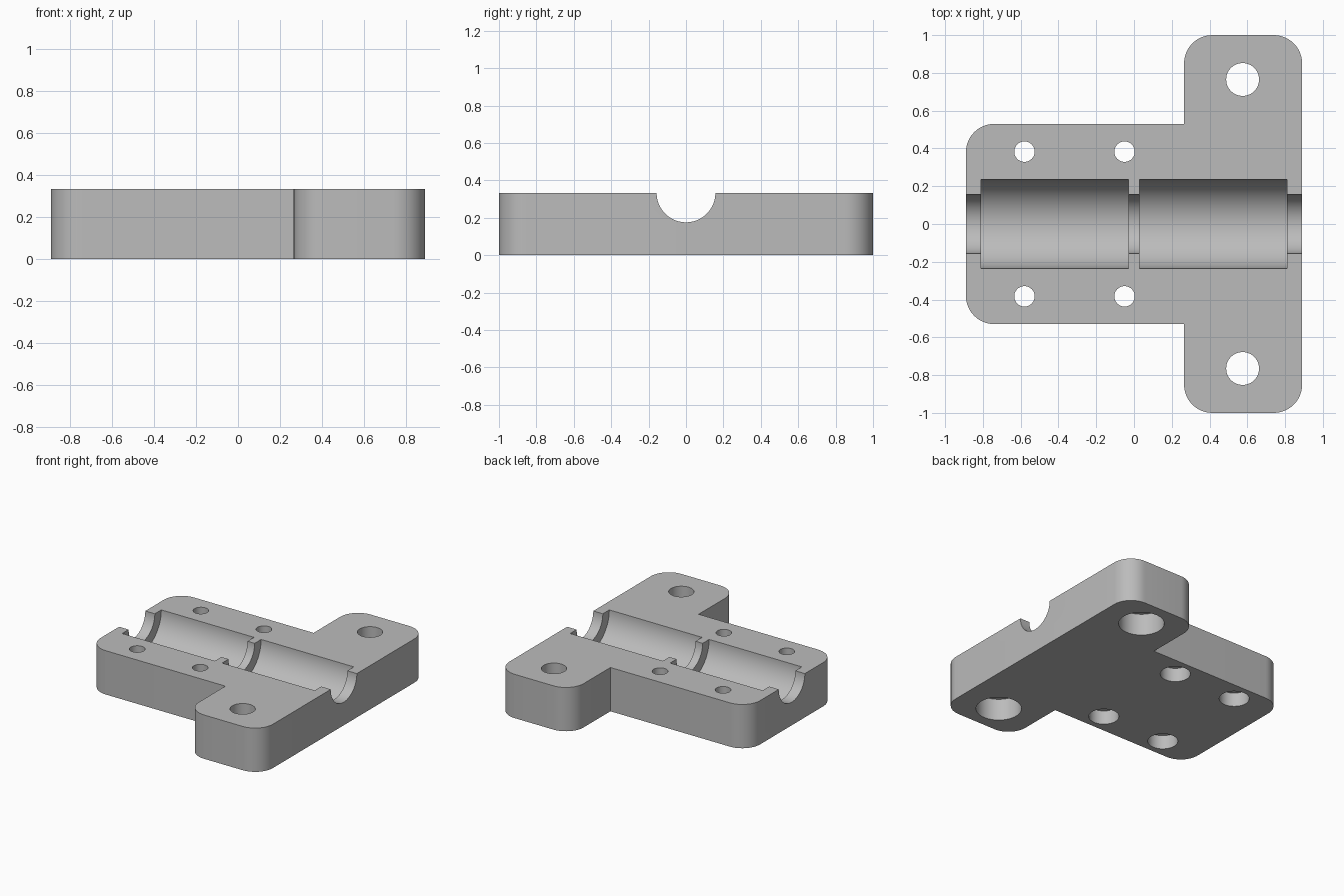
import bpy, bmesh, math
from mathutils import Matrix

cube = bpy.data.objects.get("Cube")
if cube:
    bpy.data.objects.remove(cube, do_unlink=True)

HEIGHT = 0.333
END, ARM_Y, FLANGE_X, FLANGE_Y = 0.89, 0.53, 0.265, 1.0
CORNER = 0.15

grey = bpy.data.materials.new("plain grey")
grey.use_nodes = True
colour = (0.5, 0.5, 0.5, 1)
grey.diffuse_color = colour
grey.node_tree.nodes["Principled BSDF"].inputs["Base Color"].default_value = colour


def make_object(name, bm):
    mesh = bpy.data.meshes.new(name)
    bmesh.ops.recalc_face_normals(bm, faces=bm.faces)
    bm.to_mesh(mesh)
    bm.free()
    mesh.materials.append(grey)
    obj = bpy.data.objects.new(name, mesh)
    bpy.context.collection.objects.link(obj)
    return obj


def cylinder(name, radius, length, centre, along_x=False, sides=48):
    bm = bmesh.new()
    turn = Matrix.Rotation(math.pi / 2, 4, "Y") if along_x else Matrix()
    bmesh.ops.create_cone(bm, cap_ends=True, segments=sides, radius1=radius,
                          radius2=radius, depth=length,
                          matrix=Matrix.Translation(centre) @ turn)
    return make_object(name, bm)


def rounded(cx, cy, start):
    """Quarter arc for a corner, counter-clockwise from the start angle."""
    return [(cx + CORNER * math.cos(math.radians(start + a * 7.5)),
             cy + CORNER * math.sin(math.radians(start + a * 7.5)))
            for a in range(13)]


# T-shaped plate with rounded outer corners
inner, outer = FLANGE_X + CORNER, END - CORNER
outline = (rounded(outer, FLANGE_Y - CORNER, 0)
           + rounded(inner, FLANGE_Y - CORNER, 90)
           + [(FLANGE_X, ARM_Y)]
           + rounded(-outer, ARM_Y - CORNER, 90)
           + rounded(-outer, CORNER - ARM_Y, 180)
           + [(FLANGE_X, -ARM_Y)]
           + rounded(inner, CORNER - FLANGE_Y, 180)
           + rounded(outer, CORNER - FLANGE_Y, 270))
bm = bmesh.new()
base = bm.faces.new([bm.verts.new((x, y, 0)) for x, y in outline])
top = bmesh.ops.extrude_face_region(bm, geom=[base])["geom"]
bmesh.ops.translate(bm, vec=(0, 0, HEIGHT),
                    verts=[v for v in top if isinstance(v, bmesh.types.BMVert)])
plate = make_object("bearing_housing_plate", bm)

# Half-round shaft channel and two wider bearing pockets
cutters = [cylinder("shaft_cutter", 0.157, 2.2, (0, 0, HEIGHT), True, 96)]
for x in (-0.42, 0.42):
    cutters.append(cylinder("bearing_cutter", 0.235, 0.78, (x, 0, HEIGHT), True, 96))

# Bolt holes, counterbored from underneath: x, y, radius, bore radius, bore depth
bolts = [(0.575, 0.765, 0.087, 0.157, 0.165),
         (-0.58, 0.383, 0.054, 0.104, 0.105),
         (-0.05, 0.383, 0.054, 0.104, 0.105)]
for x, y, radius, bore, depth in bolts:
    for side in (-1, 1):
        cutters.append(cylinder("hole_cutter", radius, 1, (x, y * side, 0.2)))
        cutters.append(cylinder("counterbore_cutter", bore, 2 * depth, (x, y * side, 0)))

for cutter in cutters:
    cutter.hide_render = True
    cut = plate.modifiers.new(cutter.name, "BOOLEAN")
    cut.operation = "DIFFERENCE"
    cut.solver = "EXACT"
    cut.object = cutter

# Bake the cuts, then discard the cutters
bpy.ops.object.select_all(action="DESELECT")
bpy.context.view_layer.objects.active = plate
plate.select_set(True)
for name in [m.name for m in plate.modifiers]:
    bpy.ops.object.modifier_apply(modifier=name)
for cutter in cutters:
    bpy.data.objects.remove(cutter, do_unlink=True)
bpy.ops.object.shade_smooth_by_angle(angle=math.radians(30))
